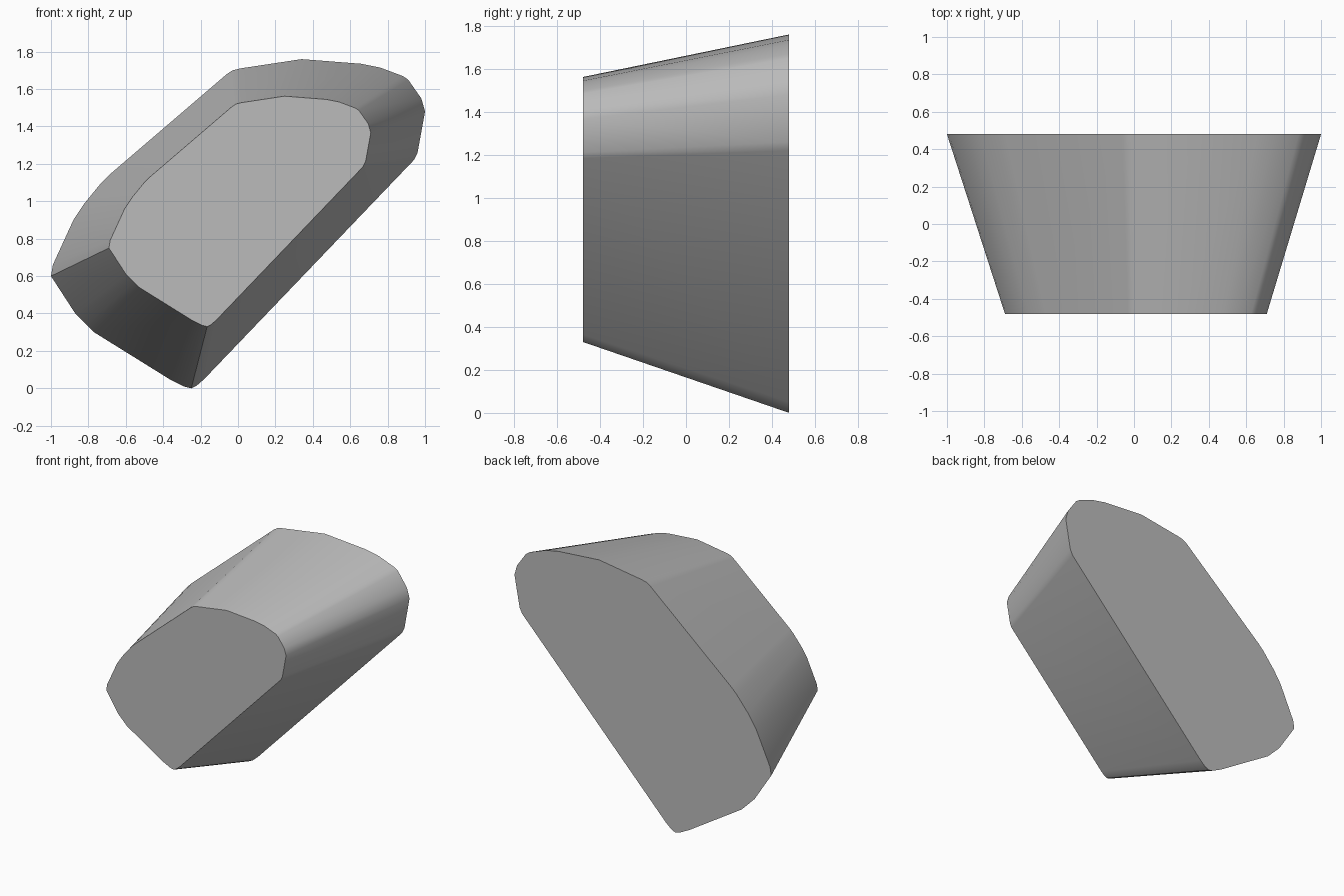
import bpy, bmesh, math

if "Cube" in bpy.data.objects:
    bpy.data.objects.remove(bpy.data.objects["Cube"])

# Outline of the large back face (x, z)
OUTLINE = [(-1.0, 0.60), (-0.99, 0.66), (-0.88, 0.90), (-0.82, 0.99), (-0.73, 1.10),
           (-0.69, 1.14), (-0.06, 1.68), (-0.03, 1.70), (0.01, 1.71), (0.34, 1.76),
           (0.66, 1.735), (0.76, 1.715), (0.88, 1.67), (0.91, 1.65), (0.98, 1.55),
           (1.0, 1.48), (0.96, 1.26), (0.94, 1.22), (-0.18, 0.05), (-0.22, 0.015),
           (-0.25, 0.0), (-0.29, 0.01), (-0.36, 0.045), (-0.77, 0.30), (-0.81, 0.34),
           (-0.87, 0.40)]
DEPTH = 0.48
TAPER = 0.70             # front face size relative to the back
SHIFT = (0.01, 0.33)     # front face offset in x and z

grey = bpy.data.materials.new("plain grey")
grey.diffuse_color = (0.5, 0.5, 0.5, 1)
grey.use_nodes = True
grey.node_tree.nodes["Principled BSDF"].inputs["Base Color"].default_value = grey.diffuse_color

# Tapered block: back and front outlines joined by side walls
bm = bmesh.new()
back = [bm.verts.new((x, DEPTH, z)) for x, z in OUTLINE]
front = [bm.verts.new((x * TAPER + SHIFT[0], -DEPTH, z * TAPER + SHIFT[1]))
         for x, z in OUTLINE]
bm.faces.new(back)
bm.faces.new(front[::-1])
n = len(OUTLINE)
for i in range(n):
    j = (i + 1) % n
    bm.faces.new((back[j], back[i], front[i], front[j]))
bmesh.ops.recalc_face_normals(bm, faces=bm.faces[:])

mesh = bpy.data.meshes.new("tapered_block")
bm.to_mesh(mesh)
bm.free()
mesh.materials.append(grey)
block = bpy.data.objects.new("tapered_block", mesh)
bpy.context.collection.objects.link(block)

# Smooth walls, sharp rims
bpy.context.view_layer.objects.active = block
block.select_set(True)
bpy.ops.object.shade_smooth_by_angle(angle=math.radians(30))
